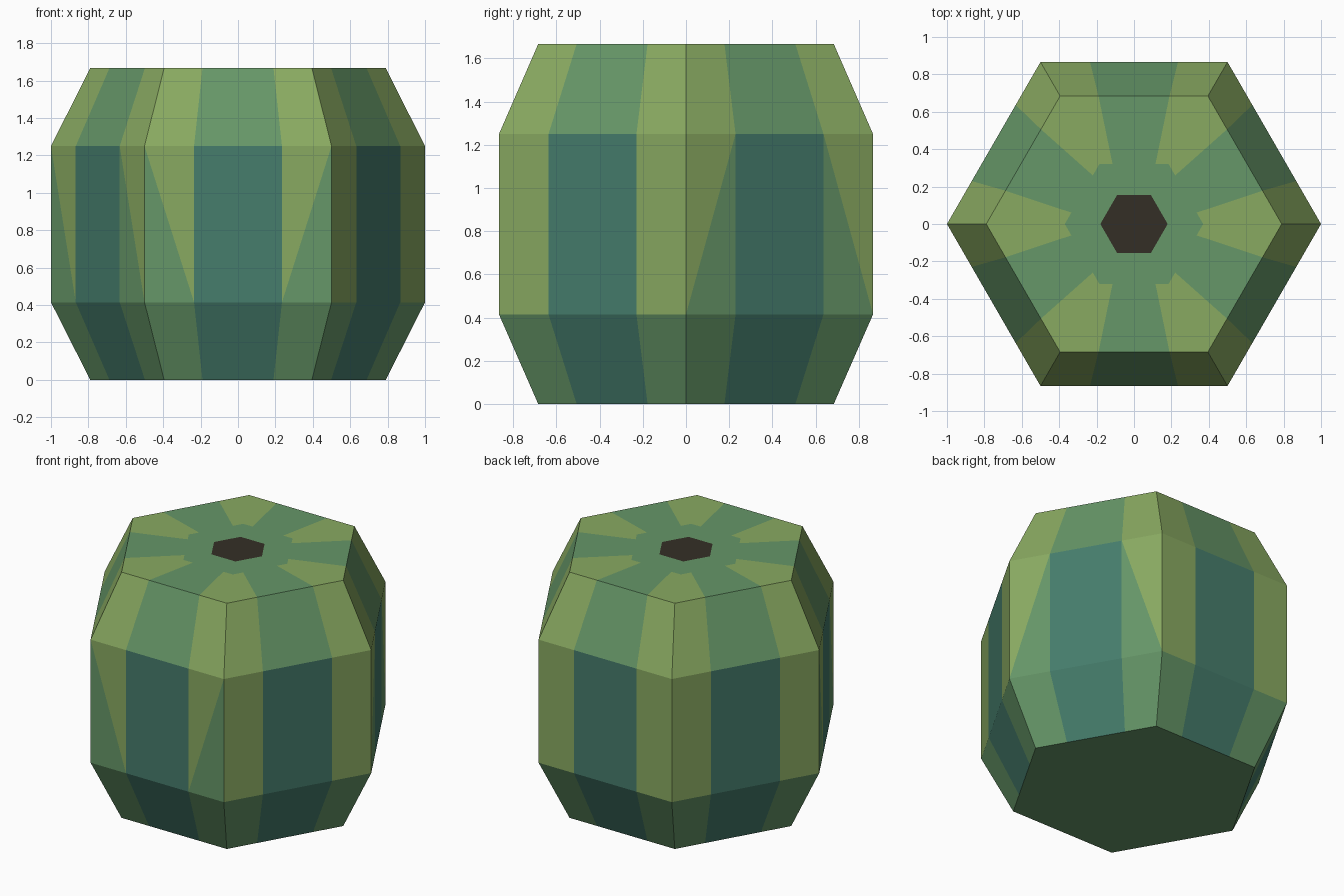
import bpy, bmesh, math
from mathutils import Vector

cube = bpy.data.objects.get("Cube")
if cube:
    bpy.data.objects.remove(cube)


def material(name, rgb):
    m = bpy.data.materials.new(name)
    m.use_nodes = True
    m.diffuse_color = (*rgb, 1)
    m.node_tree.nodes["Principled BSDF"].inputs["Base Color"].default_value = (*rgb, 1)
    return m


LIGHT, GREEN, TEAL, BROWN = range(4)
materials = [
    material("light_green", (0.25, 0.40, 0.12)),
    material("mid_green", (0.133, 0.309, 0.138)),
    material("teal_green", (0.061, 0.205, 0.15)),
    material("dark_brown", (0.034, 0.028, 0.019)),
]

# Hexagonal rings from base to stem: radius, height, stripe inset from each corner
rings = [
    (0.79, 0.0, 0.26),
    (1.0, 0.415, 0.265),
    (1.0, 1.25, 0.265),
    (0.79, 1.667, 0.26),
    (0.37, 1.667, 0.19),
    (0.18, 1.667, 0.19),
]
# Colours of each band: corner strip, central stripe
bands = [(GREEN, TEAL), (LIGHT, TEAL), (LIGHT, GREEN), (LIGHT, GREEN), (GREEN, GREEN)]
# Slanted colour cuts on the middle band, left and right strip of each side:
# S leans to the stripe, C leans to the corner, - is uncut
cuts = ["CC", "--", "--", "SC", "SS", "--"]

bm = bmesh.new()


def make_ring(radius, height, inset):
    corners = [Vector((radius * math.cos(math.radians(60 * i)),
                       radius * math.sin(math.radians(60 * i)), height)) for i in range(6)]
    points = []
    for i, a in enumerate(corners):
        b = corners[(i + 1) % 6]
        points += [a, a.lerp(b, inset), a.lerp(b, 1 - inset)]
    return [bm.verts.new(p) for p in points]


def face(verts, colour):
    f = bm.faces.new(verts)
    f.material_index = colour


# Striped body
loops = [make_ring(*r) for r in rings]
for band, (strip, stripe) in enumerate(bands):
    low, high = loops[band], loops[band + 1]
    for j in range(18):
        k = (j + 1) % 18
        side, part = divmod(j, 3)
        cut = "-" if part == 1 or band != 1 else cuts[side][part // 2]
        if cut == "-":
            face([low[j], low[k], high[k], high[j]], stripe if part == 1 else strip)
            continue
        corner, inner = (j, k) if part == 0 else (k, j)
        start, end = (corner, inner) if cut == "S" else (inner, corner)
        face([high[start], high[end], low[end]], LIGHT)
        face([high[start], low[start], low[end]], GREEN)

# Flat base and stem scar
face(loops[0], GREEN)
face(loops[-1], BROWN)
bmesh.ops.recalc_face_normals(bm, faces=bm.faces)

mesh = bpy.data.meshes.new("striped_melon")
bm.to_mesh(mesh)
bm.free()
for m in materials:
    mesh.materials.append(m)
melon = bpy.data.objects.new("striped_melon", mesh)
bpy.context.collection.objects.link(melon)
